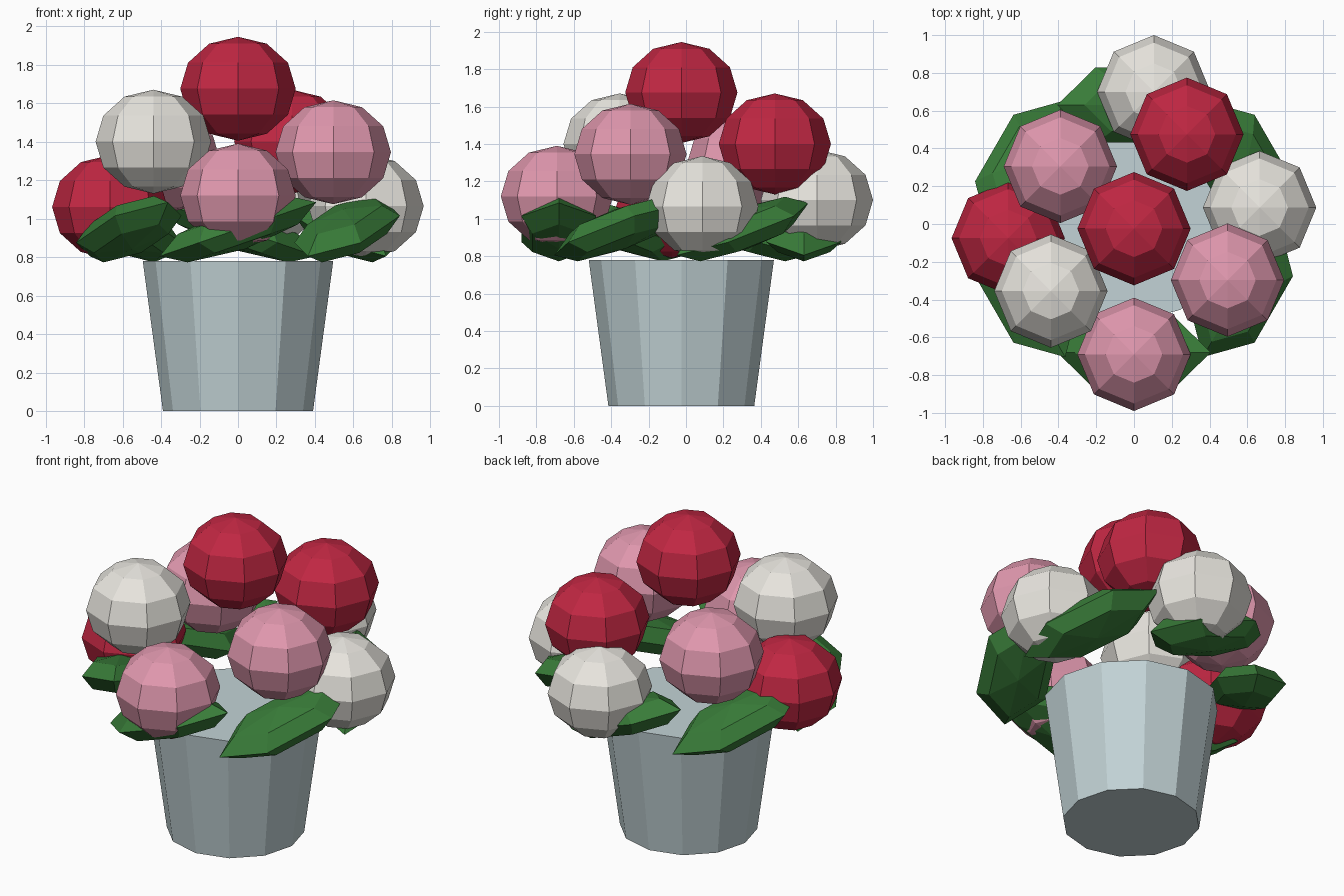
import bpy, bmesh, math
from mathutils import Matrix

if "Cube" in bpy.data.objects:
    bpy.data.objects.remove(bpy.data.objects["Cube"])

CY = -0.025  # pot axis sits slightly forward of the overall centre


def material(name, rgb):
    m = bpy.data.materials.new(name)
    m.diffuse_color = (*rgb, 1)
    m.use_nodes = True
    m.node_tree.nodes["Principled BSDF"].inputs["Base Color"].default_value = m.diffuse_color
    return m


RED = material("red_petal", (0.53, 0.02, 0.055))
PINK = material("pink_petal", (0.74, 0.31, 0.42))
WHITE = material("white_petal", (0.80, 0.78, 0.73))
GREEN = material("leaf_green", (0.04, 0.20, 0.04))
BLUE = material("pale_blue_pot", (0.54, 0.65, 0.67))


def finish(name, bm, mat):
    mesh = bpy.data.meshes.new(name)
    bm.to_mesh(mesh)
    bm.free()
    mesh.materials.append(mat)
    obj = bpy.data.objects.new(name, mesh)
    bpy.context.collection.objects.link(obj)
    return obj


def ellipsoid(name, segs, rings, size, matrix, mat):
    """Faceted UV sphere with an equator vertex on local +x."""
    bm = bmesh.new()
    bmesh.ops.create_uvsphere(bm, u_segments=segs, v_segments=rings, radius=1)
    v = max(bm.verts, key=lambda p: p.co.xy.length)
    align = Matrix.Rotation(-math.atan2(v.co.y, v.co.x), 4, 'Z')
    bm.transform(matrix @ Matrix.Diagonal((*size, 1)) @ align)
    return finish(name, bm, mat)


# Pot: solid 12-sided tapered bucket
bm = bmesh.new()
bmesh.ops.create_cone(bm, cap_ends=True, segments=12, radius1=0.39,
                      radius2=0.495, depth=0.78,
                      matrix=Matrix.Translation((0, CY, 0.39)))
finish("pot", bm, BLUE)

# Flower heads: slightly squashed low-poly balls
flowers = [
    (RED, 0, CY, 1.675),
    (RED, 0.28, 0.475, 1.40),
    (WHITE, -0.44, -0.355, 1.40),
    (PINK, 0.495, -0.297, 1.345),
    (PINK, -0.39, 0.305, 1.295),
    (PINK, 0, -0.69, 1.12),
    (WHITE, 0.665, 0.087, 1.065),
    (RED, -0.666, -0.075, 1.06),
    (WHITE, 0.105, 0.70, 1.10),
]
for i, (mat, x, y, z) in enumerate(flowers):
    ellipsoid(f"flower_{i + 1}", 8, 6, (0.3, 0.3, 0.27),
              Matrix.Translation((x, y, z)), mat)

# Leaves: six long flat pods around the rim, each sloping along the rim
for i in range(6):
    place = (Matrix.Translation((0, CY, 0))
             @ Matrix.Rotation(math.radians(60 * i), 4, 'Z')
             @ Matrix.Translation((0, -0.655, 0.945))
             @ Matrix.Rotation(math.radians(-19), 4, 'Y'))
    ellipsoid(f"leaf_{i + 1}", 6, 4, (0.43, 0.23, 0.11), place, GREEN)
